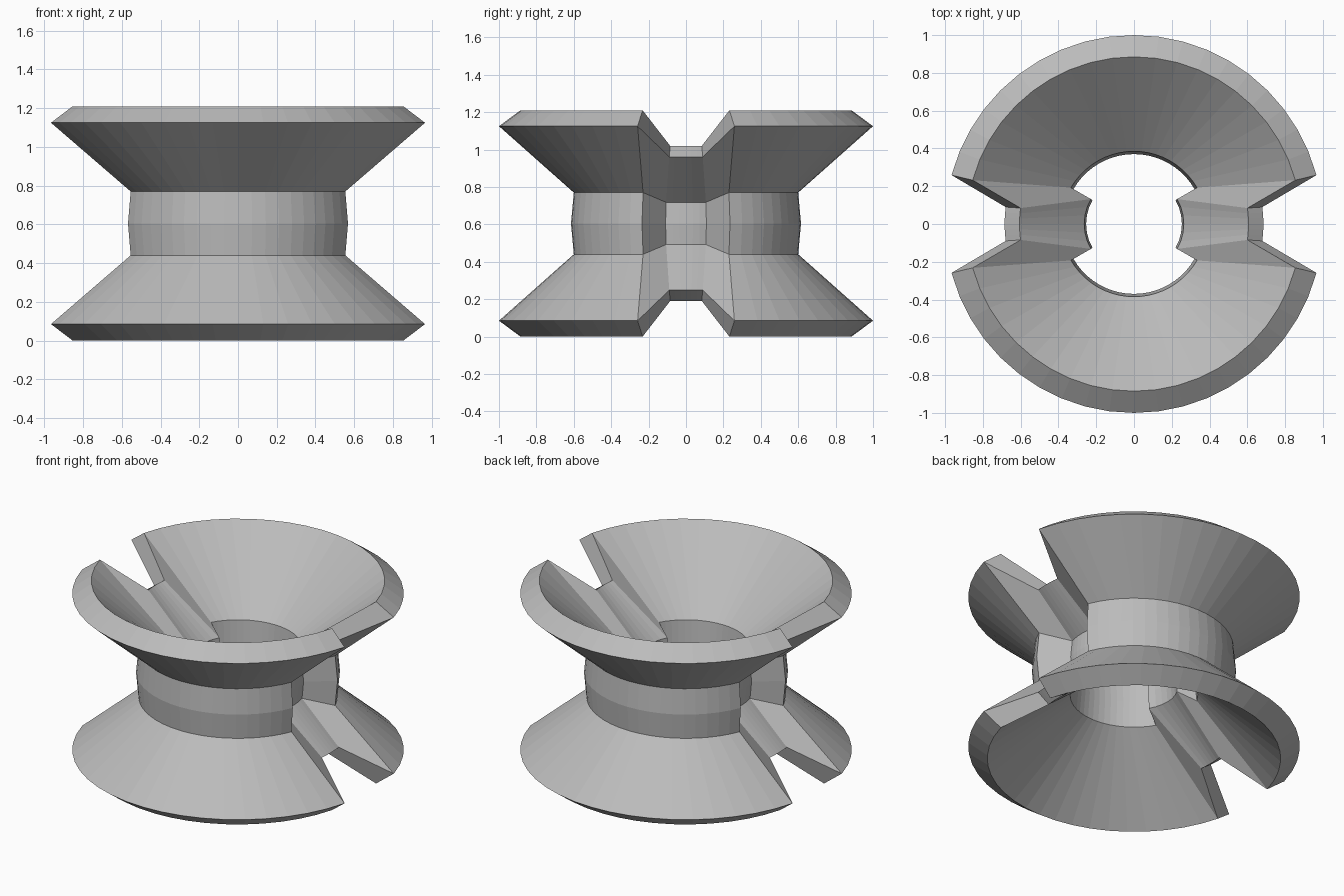
import bpy, bmesh, math

cube = bpy.data.objects.get("Cube")
if cube:
    bpy.data.objects.remove(cube, do_unlink=True)

MID = 0.605      # height of the waist centre
SHRINK = 0.685   # scale of the recessed side sections
LARGE_STEPS, SMALL_STEPS = 20, 6

# Closed section: radius, height from centre, start angle of large arc, half angle of small arc
half = [(0.60, 0.165, 22.5, 15), (1.0, 0.52, 15, 7.5),
        (0.885, 0.605, 15.2, 8), (0.385, 0.165, 30, 30)]
lower = [(r, -h, a, b) for r, h, a, b in reversed(half)]
section = [(0.615, 0, 22.5, 15)] + half + [(0.37, 0, 30, 30)] + lower


def add_arc(bm, columns, centre, steps, large):
    """Append cross-sections running around one arc of the spool."""
    scale = 1 if large else SHRINK
    for i in range(steps + 1):
        t = 2 * i / steps - 1
        column = []
        for r, h, start, small in section:
            spread = 90 - start if large else small
            angle = math.radians(centre + t * spread)
            column.append(bm.verts.new((r * scale * math.cos(angle),
                                        r * scale * math.sin(angle),
                                        MID + h * scale)))
        columns.append(column)


def make_material(name, colour):
    mat = bpy.data.materials.new(name)
    mat.use_nodes = True
    mat.diffuse_color = colour
    mat.node_tree.nodes["Principled BSDF"].inputs["Base Color"].default_value = colour
    return mat


# Spool: two wide flared arcs joined by two smaller recessed arcs
bm = bmesh.new()
columns = []
for centre in (0, 180):
    add_arc(bm, columns, centre, SMALL_STEPS, False)
    add_arc(bm, columns, centre + 90, LARGE_STEPS, True)

count = len(section)
for i, column in enumerate(columns):
    following = columns[(i + 1) % len(columns)]
    for j in range(count):
        k = (j + 1) % count
        bm.faces.new((column[j], following[j], following[k], column[k]))
bmesh.ops.recalc_face_normals(bm, faces=bm.faces)

mesh = bpy.data.meshes.new("flared_spool")
bm.to_mesh(mesh)
bm.free()
mesh.materials.append(make_material("light grey", (0.5, 0.5, 0.5, 1)))
spool = bpy.data.objects.new("flared_spool", mesh)
bpy.context.collection.objects.link(spool)
